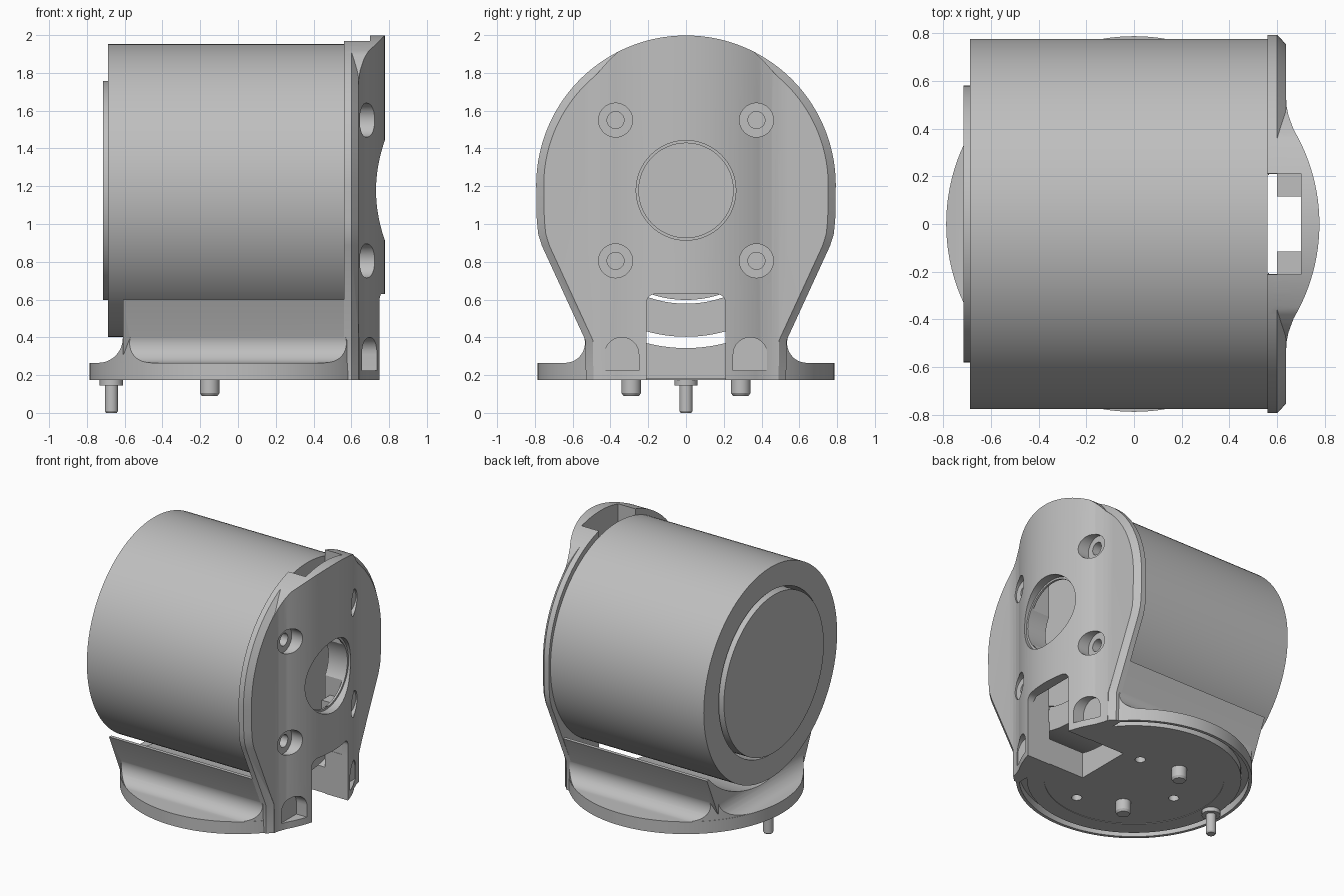
import bpy, bmesh
from math import sin, cos, pi, radians

cube = bpy.data.objects.get("Cube")
if cube:
    bpy.data.objects.remove(cube, do_unlink=True)

grey = bpy.data.materials.new("machined grey")
grey.use_nodes = True
GREY = (0.52, 0.52, 0.52, 1)
grey.diffuse_color = GREY
grey.node_tree.nodes["Principled BSDF"].inputs["Base Color"].default_value = GREY

PLACE = {"X": lambda a, b, t: (t, a, b),
         "Y": lambda a, b, t: (a, t, b),
         "Z": lambda a, b, t: (a, b, t)}
AXIS_Z = 1.178   # height of the motor axis
DISC_R = 0.787


def loft(name, axis, sections):
    """Solid through matching outlines, given as (position, points) pairs."""
    bm = bmesh.new()
    rings = [[bm.verts.new(PLACE[axis](a, b, t)) for a, b in pts] for t, pts in sections]
    n = len(rings[0])
    for low, high in zip(rings, rings[1:]):
        for i in range(n):
            j = (i + 1) % n
            bm.faces.new((low[i], low[j], high[j], high[i]))
    bm.faces.new(rings[0])
    bm.faces.new(rings[-1])
    bmesh.ops.recalc_face_normals(bm, faces=bm.faces)
    mesh = bpy.data.meshes.new(name)
    bm.to_mesh(mesh)
    bm.free()
    mesh.materials.append(grey)
    obj = bpy.data.objects.new(name, mesh)
    bpy.context.collection.objects.link(obj)
    return obj


def prism(name, axis, pts, lo, hi):
    return loft(name, axis, [(lo, pts), (hi, pts)])


def arc(ca, cb, r, start, end, n):
    angles = [radians(start + (end - start) * i / n) for i in range(n + 1)]
    return [(ca + r * cos(t), cb + r * sin(t)) for t in angles]


def circle(ca, cb, r, n=96):
    return arc(ca, cb, r, 0, 360, n)[:-1]


def rod(name, axis, ca, cb, r, lo, hi, n=96):
    return prism(name, axis, circle(ca, cb, r, n), lo, hi)


def box(name, x0, x1, y0, y1, z0, z1):
    return prism(name, "Z", [(x0, y0), (x1, y0), (x1, y1), (x0, y1)], z0, z1)


def mirrored(half):
    """Close a half outline by reflecting it across the middle."""
    return half + [(-a, b) for a, b in reversed(half)]


def combine(obj, others, operation):
    for other in others:
        mod = obj.modifiers.new("cut", "BOOLEAN")
        mod.operation, mod.solver, mod.object = operation, "EXACT", other
        bpy.ops.object.select_all(action="DESELECT")
        bpy.context.view_layer.objects.active = obj
        obj.select_set(True)
        bpy.ops.object.modifier_apply(modifier=mod.name)
        bpy.data.objects.remove(other, do_unlink=True)
    return obj


def finish(obj):
    bpy.ops.object.select_all(action="DESELECT")
    bpy.context.view_layer.objects.active = obj
    obj.select_set(True)
    bpy.ops.object.shade_smooth_by_angle(angle=radians(25))


# Motor: outer ring and inner core with a narrow gap between them
motor = rod("motor_housing", "X", 0, AXIS_Z, 0.775, -0.687, 0.56, 128)
combine(motor, [rod("bore", "X", 0, AXIS_Z, 0.6, -1, 1)], "DIFFERENCE")
core = rod("motor_core", "X", 0, AXIS_Z, 0.58, -0.715, 0.52)


# Face plate: chamfered flange plus a bulging middle
def plate_outline(inset):
    side = [(0.53, 0.175), (0.533, 0.385), (0.763, 0.885), (0.782, 0.945), (0.79, 1.02)]
    side = [(a - inset, b) for a, b in side]
    return mirrored(side + arc(0, 1.205, 0.793 - inset, 0, 89, 48))


def bulge_outline():
    """Full size at the middle, easing into the chamfered face at the sides."""
    points = []
    for (a, b), (c, d) in zip(plate_outline(0), plate_outline(0.04)):
        t = min(max((abs(a) - 0.36) / 0.14, 0), 1)
        points.append((a + (c - a) * t, b + (d - b) * t))
    return points


plate = loft("face_plate", "X", [(0.56, plate_outline(0)), (0.6, plate_outline(0)),
                                 (0.637, plate_outline(0.04))])
bulge = prism("bulge", "X", bulge_outline(), 0.565, 0.9)
blend = [(0.57, 0.54), (0.6365, 0.54), (0.64, 0.49), (0.647, 0.455), (0.658, 0.425)]
bulge_plan = [(x, -y) for x, y in blend] + arc(0, 0, 0.777, -30.5, 30.5, 32) + blend[::-1]
combine(bulge, [prism("bulge_limit", "Z", bulge_plan, 0, 2.2)], "INTERSECT")
combine(plate, [bulge], "UNION")

# Openings of the plate: shaft hole, cable channel, screw holes, lower arches
cuts = [rod("shaft_hole", "X", 0, AXIS_Z, 0.25, 0.5, 0.9, 64),
        rod("shaft_hole_rim", "X", 0, AXIS_Z, 0.264, 0.715, 0.9, 64),
        box("channel", 0.5, 0.7, -0.212, 0.212, 0.5, 2.2)]
for side in (-1, 1):
    for z in (0.805, 1.55):
        cuts.append(rod("counterbore", "X", side * 0.373, z, 0.09, 0.635, 0.9, 40))
        cuts.append(rod("screw_hole", "X", side * 0.373, z, 0.045, 0.5, 0.9, 32))
    arch = [(side * 0.34 + a, b) for a, b in
            [(-0.09, 0.225), (0.09, 0.225)] + arc(0, 0.31, 0.09, 0, 180, 20)]
    cuts.append(prism("arch", "X", arch, 0.65, 0.9))
combine(plate, cuts, "DIFFERENCE")


# Slot shared by the plate, the cradle and the base
def slot(start):
    half = [(0.21, 0.1)] + arc(0.16, 0.58, 0.05, 0, 90, 8)
    return prism("slot", "X", mirrored(half), start, 0.95)


combine(plate, [slot(0.5)], "DIFFERENCE")

# Cable guides inside the channel
for side, label in ((1, "left"), (-1, "right")):
    y0, y1 = sorted((side * 0.115, side * 0.215))
    finish(box("cable_guide_" + label, 0.6, 0.702, y0, y1, 0.84, 0.91))

# Base disc with flared feet that blend into the cradle
base = rod("base", "Z", 0, 0, DISC_R, 0.175, 0.265, 128)
flare_half = [(0.66, 0.2), (0.66, 0.265)] + arc(0.64, 0.37, 0.105, 270, 160, 14) + [(0.5, 0.406)]
flare = prism("flare", "X", mirrored(flare_half), -0.608, 0.6)
rear_half = [(-0.5, 0.2), (-0.74, 0.2), (-0.74, 0.265)] + \
    arc(-0.74, 0.395, 0.13, 270, 360, 12) + [(-0.5, 0.41)]
rear = prism("rear_flare", "Y", rear_half, -0.535, 0.535)
for part in (flare, rear):
    combine(part, [rod("disc_limit", "Z", 0, 0, DISC_R - 0.002, 0, 1, 128)], "INTERSECT")
cradle_outline = mirrored([(0.5, 0.31), (0.533, 0.385), (0.628, 0.6)])
cradle = prism("cradle_body", "X", cradle_outline, -0.61, 0.565)
combine(base, [cradle, flare, rear], "UNION")
combine(base, [rod("trough", "X", 0, AXIS_Z, 0.835, -1, 0.562, 128), slot(0.27),
               box("front_trim", 0.62, 0.9, -0.6, 0.6, 0.1, 0.7)], "DIFFERENCE")

# Underside: groove inside the rim, shallow round recess and blind holes
groove = rod("groove", "Z", 0, 0, 0.765, 0.1, 0.23, 128)
combine(groove, [rod("groove_core", "Z", 0, 0, 0.715, 0.05, 0.3, 128)], "DIFFERENCE")
under = [groove, rod("inner_recess", "Z", 0, 0, 0.6, 0.1, 0.179, 96)]
for x, y in ((0.13, 0.22), (0.13, -0.44), (-0.37, -0.03)):
    under.append(rod("blind_hole", "Z", x, y, 0.035, 0.1, 0.25, 24))
combine(base, under, "DIFFERENCE")


# Pegs below the base, with chamfered tips
def peg(name, x, y, r, bottom, top):
    tip = circle(x, y, r * 0.8, 32)
    body = circle(x, y, r, 32)
    return loft(name, "Z", [(bottom, tip), (bottom + r * 0.3, body), (top, body)])


pegs = [peg("peg_left", -0.15, 0.29, 0.052, 0.09, 0.23),
        peg("peg_right", -0.15, -0.29, 0.052, 0.09, 0.23),
        peg("locating_pin", -0.67, 0, 0.035, 0, 0.2),
        rod("pin_collar", "Z", -0.67, 0, 0.062, 0.145, 0.22, 32)]

for obj in [motor, core, plate, base] + pegs:
    finish(obj)
